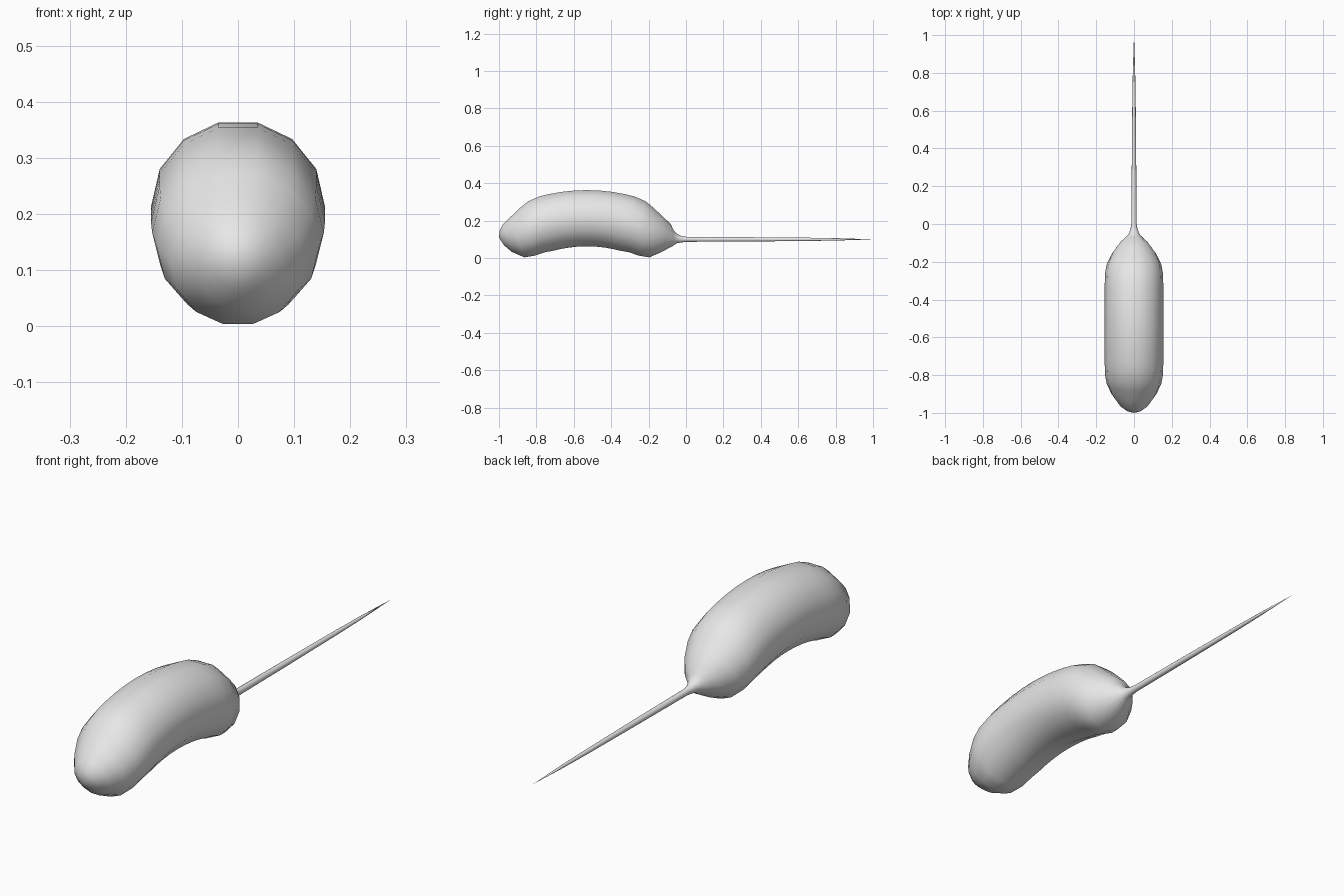
import bpy, bmesh
from math import sin, cos, pi, radians
from mathutils import Vector

default = bpy.data.objects.get("Cube")
if default:
    bpy.data.objects.remove(default, do_unlink=True)

SIDES = 14
MID_Y = -0.53
ARC = 0.829

grey = bpy.data.materials.new("light_grey")
grey.use_nodes = True
colour = (0.8, 0.8, 0.8, 1)
grey.diffuse_color = colour
grey.node_tree.nodes["Principled BSDF"].inputs["Base Color"].default_value = colour

# Half of the bent body: offset from middle, height, half width, half height, lean
half = [(ARC * sin(radians(a)), 0.213 - ARC * (1 - cos(radians(a))), 0.155, 0.154, a)
        for a in (4, 8, 12, 15)]
half += [(0.27, 0.167, 0.153, 0.147, 18), (0.315, 0.142, 0.145, 0.138, 17),
         (0.37, 0.113, 0.119, 0.118, 18), (0.425, 0.107, 0.079, 0.080, 18)]
front_cap = [(0.455, 0.108, 0.042, 0.042, 16)]

# Rings as: y, z, half width, half height, lean
rings = [(MID_Y - d, z, w, h, -a) for d, z, w, h, a in reversed(half + front_cap)]
rings.append((MID_Y, 0.213, 0.155, 0.154, 0))
rings += [(MID_Y + d, z, w, h, a) for d, z, w, h, a in half]

# Flared root and long tapering tail
rings += [(y, z, r, r, 0) for y, z, r in
          [(-0.066, 0.107, 0.041), (-0.05, 0.105, 0.027), (-0.025, 0.101, 0.018),
           (0.005, 0.1, 0.0135), (0.3, 0.1, 0.012), (0.65, 0.1, 0.009),
           (0.82, 0.1, 0.006)]]


def loft(name, rings, start, end):
    """Skin a row of leaning oval rings and close it to a point at both ends."""
    bm = bmesh.new()
    loops = []
    for y, z, w, h, lean in rings:
        t = radians(lean)
        loop = []
        for i in range(SIDES):
            a = 2 * pi * i / SIDES
            up = h * sin(a)
            loop.append(bm.verts.new((w * cos(a), y + up * sin(t), z + up * cos(t))))
        loops.append(loop)
    tips = [bm.verts.new(start), bm.verts.new(end)]
    for i in range(SIDES):
        j = (i + 1) % SIDES
        for a, b in zip(loops, loops[1:]):
            bm.faces.new((a[i], a[j], b[j], b[i]))
        bm.faces.new((tips[0], loops[0][j], loops[0][i]))
        bm.faces.new((tips[1], loops[-1][i], loops[-1][j]))
    bmesh.ops.recalc_face_normals(bm, faces=bm.faces)
    mesh = bpy.data.meshes.new(name)
    bm.to_mesh(mesh)
    bm.free()
    mesh.materials.append(grey)
    mesh.shade_smooth()
    obj = bpy.data.objects.new(name, mesh)
    bpy.context.collection.objects.link(obj)
    return obj


loft("body_with_tail", rings, Vector((0, -1, 0.11)), Vector((0, 1, 0.1)))
